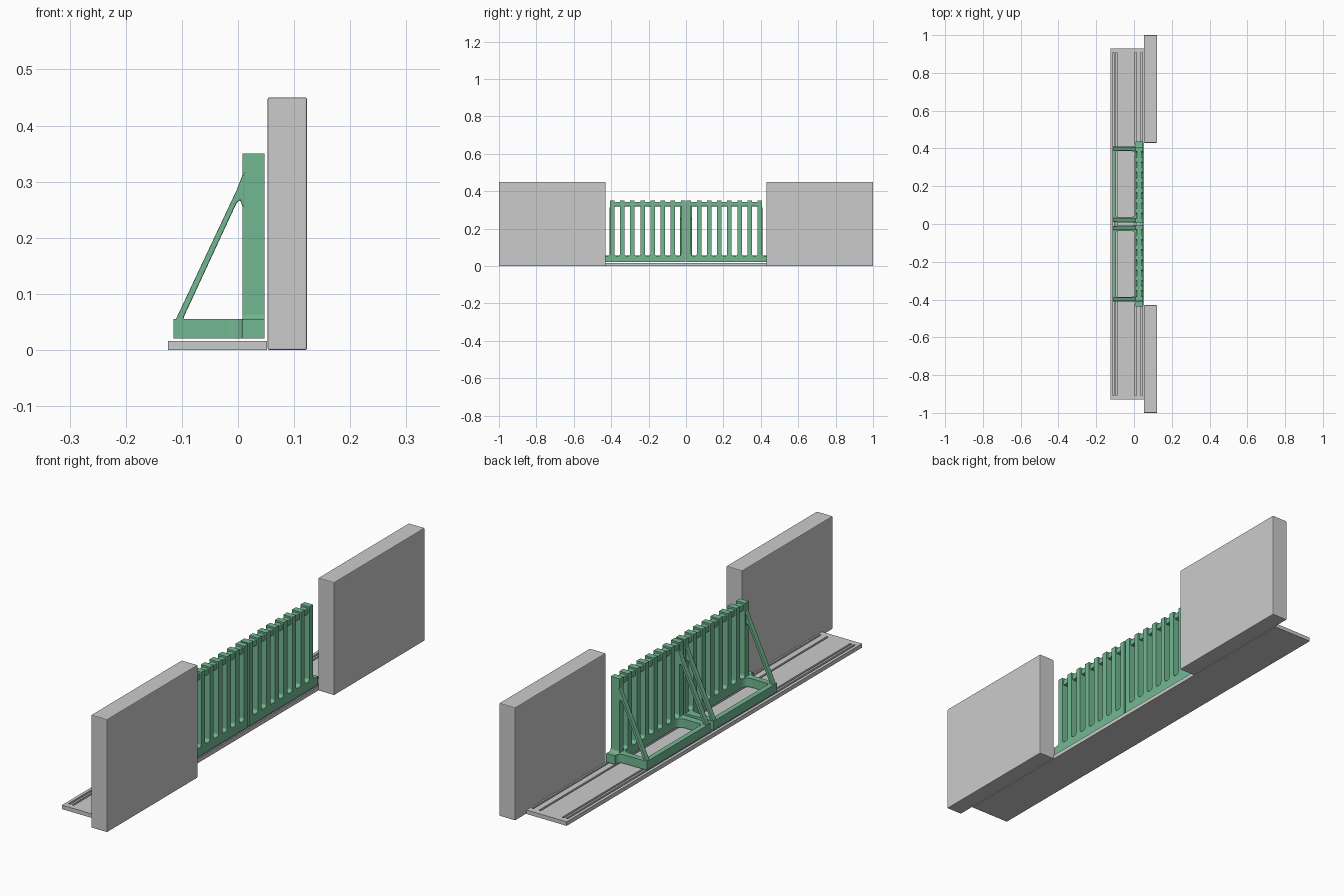
import bpy, bmesh, math
from mathutils import Vector

if "Cube" in bpy.data.objects:
    bpy.data.objects.remove(bpy.data.objects["Cube"])

green = bpy.data.materials.new("gate_green")
green.diffuse_color = (0.17, 0.48, 0.29, 1)
green.use_nodes = True
green.node_tree.nodes["Principled BSDF"].inputs["Base Color"].default_value = green.diffuse_color


def prism(name, pts, axis, lo, hi, mat=None, mirror=True, bevel=0):
    """Extrude a 2D outline along an axis: 'x' takes (y,z), 'y' (x,z), 'z' (x,y)."""
    place = {'x': lambda p, t: (t, p[0], p[1]),
             'y': lambda p, t: (p[0], t, p[1]),
             'z': lambda p, t: (p[0], p[1], t)}[axis]
    bm = bmesh.new()
    face = bm.faces.new([bm.verts.new(place(p, lo)) for p in pts])
    ext = bmesh.ops.extrude_face_region(bm, geom=[face])
    moved = [g for g in ext['geom'] if isinstance(g, bmesh.types.BMVert)]
    bmesh.ops.translate(bm, verts=moved, vec=Vector(place((0, 0), hi - lo)))
    bmesh.ops.recalc_face_normals(bm, faces=bm.faces)
    me = bpy.data.meshes.new(name)
    bm.to_mesh(me)
    bm.free()
    ob = bpy.data.objects.new(name, me)
    bpy.context.collection.objects.link(ob)
    if mat:
        me.materials.append(mat)
    if bevel:
        b = ob.modifiers.new("bevel", 'BEVEL')
        b.width, b.segments = bevel, 2
    if mirror:
        m = ob.modifiers.new("mirror", 'MIRROR')
        m.use_axis = (False, True, False)
        m.use_mirror_merge = False
    return ob


def rect(a0, a1, b0, b1):
    return [(a0, b0), (a1, b0), (a1, b1), (a0, b1)]


def arc(cx, cy, r, a0, a1, n=5):
    return [(cx + r * math.cos(math.radians(a0 + (a1 - a0) * i / n)),
             cy + r * math.sin(math.radians(a0 + (a1 - a0) * i / n))) for i in range(n + 1)]


# Walls either side of the opening
prism("wall", rect(0.43, 1.0, 0, 0.45), 'x', 0.053, 0.123, bevel=0.003)

# Floor track with four guide grooves
track = prism("floor_track", rect(-0.125, 0.052, 0, 0.016), 'y', -0.93, 0.93, mirror=False)
for gx in (-0.109, -0.093, 0.010, 0.042):
    cutter = prism("groove_cutter", rect(gx - 0.004, gx + 0.004, 0.008, 0.03), 'y',
                   -0.907, 0.907, mirror=False)
    cutter.hide_render = True
    cutter.hide_set(True)
    cut = track.modifiers.new("groove", 'BOOLEAN')
    cut.operation, cut.object, cut.solver = 'DIFFERENCE', cutter, 'EXACT'
bpy.context.view_layer.update()
baked = bpy.data.meshes.new_from_object(
    track.evaluated_get(bpy.context.evaluated_depsgraph_get()))
track.modifiers.clear()
track.data = baked
for ob in [o for o in bpy.data.objects if o.name.startswith("groove_cutter")]:
    bpy.data.objects.remove(ob)

# Gate panel: sill and eight bars, slots rounded at the bottom
BARS = [0.016 + 0.0541 * i for i in range(8)]
HALF, SILL, TOP, R = 0.012, 0.054, 0.35, 0.010
comb = [(0.436, 0.02), (0.004, 0.02)]
for i, y in enumerate(BARS):
    comb += [(y - HALF, TOP), (y + HALF, TOP)]
    comb += arc(y + HALF + R, SILL + R, R, 180, 270)
    if i < 7:
        comb += arc(BARS[i + 1] - HALF - R, SILL + R, R, 270, 360)
comb.append((0.436, SILL))
prism("gate_bars", comb, 'x', 0.008, 0.047, green)

# Top rail threaded through the bars
prism("gate_top_rail", rect(0.006, 0.405, 0.319, 0.343), 'x', 0.014, 0.041, green, bevel=0.003)

# U-shaped foot frame with filleted corners, seen in plan
XB, XG = -0.115, 0.010
foot = [(XG, 0.006), (XB, 0.010), (XB, 0.410)]
foot += arc(XG - 0.025, 0.435, 0.025, 270, 360)
inner = arc(XG - 0.030, 0.357, 0.030, 0, 90)
inner += arc(-0.085, 0.377, 0.010, 90, 180)
inner += arc(-0.085, 0.046, 0.010, 180, 270)
inner += arc(XG - 0.030, 0.066, 0.030, 270, 360)
prism("gate_foot", foot + inner, 'z', 0.02, 0.055, green)

# Diagonal braces, flaring where they meet the gate
brace = [(-0.113, 0.050), (-0.098, 0.050), (-0.096, 0.060), (-0.002, 0.263), (0.004, 0.267),
         (0.008, 0.255), (0.012, 0.255), (0.012, 0.318), (0.008, 0.312), (-0.002, 0.286)]
for name, y in (("brace_inner", 0.022), ("brace_outer", 0.398)):
    prism(name, brace, 'y', y - 0.010, y + 0.010, green, bevel=0.002)
